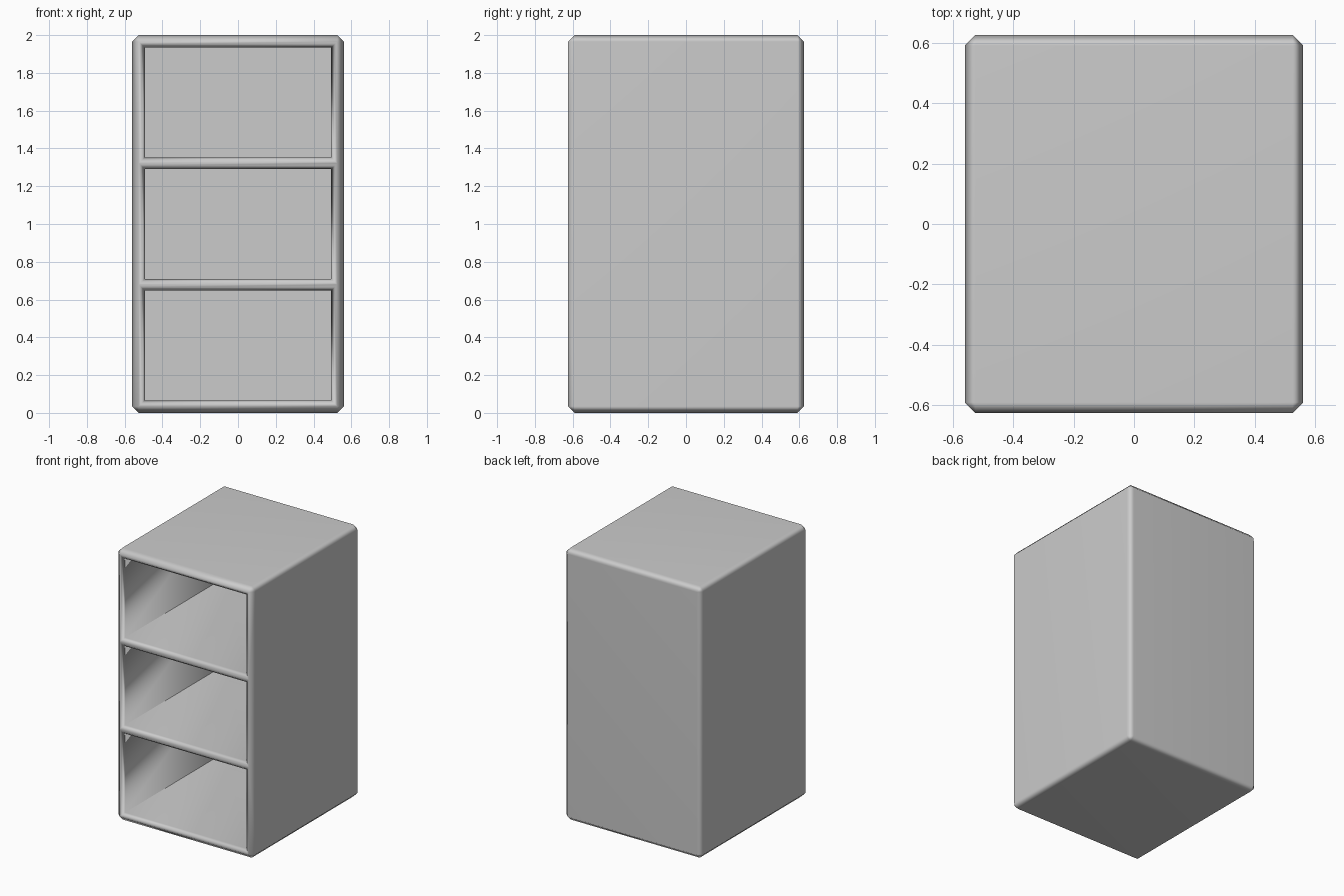
import bpy, bmesh, math
from mathutils import Matrix

default = bpy.data.objects.get("Cube")
if default:
    bpy.data.objects.remove(default, do_unlink=True)

WIDTH, DEPTH, HEIGHT = 1.12, 1.25, 2.0
CHAMFER = 0.035      # outer edges
RIM = 0.0135         # flat frame around each opening
LIP = 0.018          # chamfer of each opening
BACK = 0.063         # back panel thickness
SHELVES = 2

grey = bpy.data.materials.new("light_grey")
grey.use_nodes = True
colour = (0.6, 0.6, 0.6, 1)
grey.diffuse_color = colour
grey.node_tree.nodes["Principled BSDF"].inputs["Base Color"].default_value = colour

# Outer case with chamfered edges
bm = bmesh.new()
size = Matrix.Translation((0, 0, HEIGHT / 2)) @ Matrix.Diagonal((WIDTH, DEPTH, HEIGHT, 1))
bmesh.ops.create_cube(bm, size=1, matrix=size)
bmesh.ops.bevel(bm, geom=bm.edges[:], offset=CHAMFER, segments=1, affect='EDGES')
bm.normal_update()


def front_faces():
    return [f for f in bm.faces if f.normal.y < -0.99]


# Divide the front into equal compartments
uprights = [e for e in front_faces()[0].edges
            if abs(e.verts[0].co.x - e.verts[1].co.x) < 0.001]
bmesh.ops.subdivide_edges(bm, edges=uprights, cuts=SHELVES)
bm.normal_update()

# Frame, chamfered lip, then the deep hollow of each compartment
openings = front_faces()
bmesh.ops.inset_individual(bm, faces=openings, thickness=RIM, use_even_offset=True)
bmesh.ops.inset_individual(bm, faces=openings, thickness=LIP, depth=-LIP, use_even_offset=True)
hollow = DEPTH - BACK - LIP
for face in openings:
    made = bmesh.ops.extrude_discrete_faces(bm, faces=[face])["faces"]
    bmesh.ops.translate(bm, verts=made[0].verts[:], vec=(0, hollow, 0))
bmesh.ops.recalc_face_normals(bm, faces=bm.faces[:])

mesh = bpy.data.meshes.new("shelf_cabinet")
bm.to_mesh(mesh)
bm.free()
mesh.materials.append(grey)
cabinet = bpy.data.objects.new("shelf_cabinet", mesh)
bpy.context.collection.objects.link(cabinet)

# Soft shading over the chamfers, flat large panels
bpy.ops.object.select_all(action='DESELECT')
cabinet.select_set(True)
bpy.context.view_layer.objects.active = cabinet
bpy.ops.object.shade_smooth_by_angle(angle=math.radians(60))
weighted = cabinet.modifiers.new("panel_normals", 'WEIGHTED_NORMAL')
weighted.keep_sharp = True
